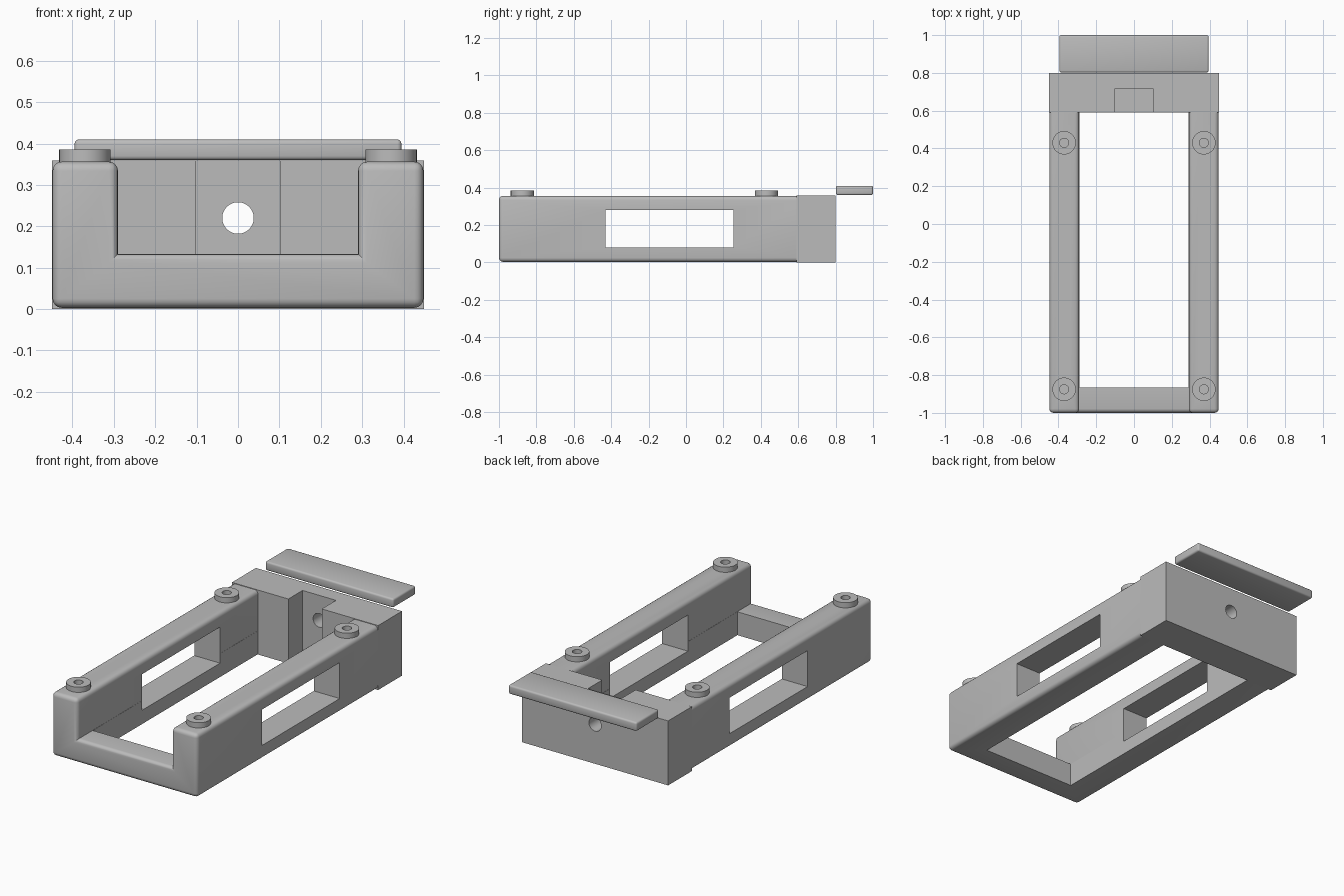
import bpy
import bmesh
import math
from mathutils import Matrix, Vector

cube = bpy.data.objects.get("Cube")
if cube:
    bpy.data.objects.remove(cube, do_unlink=True)

grey = bpy.data.materials.new("plain grey")
grey.use_nodes = True
grey.diffuse_color = (0.5, 0.5, 0.5, 1)
grey.node_tree.nodes["Principled BSDF"].inputs["Base Color"].default_value = (0.5, 0.5, 0.5, 1)


def finish(name, bm):
    """Turn a bmesh into a grey object."""
    bmesh.ops.recalc_face_normals(bm, faces=bm.faces)
    mesh = bpy.data.meshes.new(name)
    bm.to_mesh(mesh)
    bm.free()
    mesh.materials.append(grey)
    obj = bpy.data.objects.new(name, mesh)
    bpy.context.collection.objects.link(obj)
    return obj


def box(name, low, high, bevel=0):
    low, high = Vector(low), Vector(high)
    bm = bmesh.new()
    place = Matrix.Translation((low + high) / 2) @ Matrix.Diagonal((*(high - low), 1))
    bmesh.ops.create_cube(bm, size=1, matrix=place)
    if bevel:
        bmesh.ops.bevel(bm, geom=bm.edges[:], offset=bevel, segments=3,
                        profile=0.5, affect='EDGES')
    return finish(name, bm)


def cylinder(name, centre, radius, depth, turn=0):
    bm = bmesh.new()
    place = Matrix.Translation(centre) @ Matrix.Rotation(turn, 4, 'X')
    bmesh.ops.create_cone(bm, cap_ends=True, segments=48, radius1=radius,
                          radius2=radius, depth=depth, matrix=place)
    return finish(name, bm)


def cut(obj, *cutters):
    """Subtract the cutters from an object and remove them."""
    bpy.context.view_layer.objects.active = obj
    for cutter in cutters:
        mod = obj.modifiers.new("cut", 'BOOLEAN')
        mod.operation = 'DIFFERENCE'
        mod.solver = 'EXACT'
        mod.object = cutter
        bpy.ops.object.modifier_apply(modifier=mod.name)
        bpy.data.objects.remove(cutter, do_unlink=True)


# Side rails and front bar: U profile run along the length
W, IN, TOP, BAR, BASE = 0.448, 0.29, 0.356, 0.133, 0.003
FRONT, REAR = -1.0, 0.62
half = [(IN, BAR), (IN, TOP), (W, TOP), (W, BASE)]
profile = half + [(-x, z) for x, z in reversed(half)]
bm = bmesh.new()
face = bm.faces.new([bm.verts.new((x, FRONT, z)) for x, z in profile])
run = bmesh.ops.extrude_face_region(bm, geom=[face], use_keep_orig=True)
bmesh.ops.translate(bm, vec=(0, REAR - FRONT, 0),
                    verts=[v for v in run["geom"] if isinstance(v, bmesh.types.BMVert)])
bmesh.ops.recalc_face_normals(bm, faces=bm.faces)
# Round the outside edges, leaving the rear and the inner corners sharp
rounded = [e for e in bm.edges if e.is_convex
           and not all(v.co.y > 0 for v in e.verts)]
bmesh.ops.bevel(bm, geom=rounded, offset=0.022, segments=4, profile=0.5, affect='EDGES')
frame = finish("rail_frame", bm)

# Open bay between the rails and the side windows
cut(frame,
    box("bay_cutter", (-IN + 0.001, -0.865, -0.1), (IN - 0.001, 0.7, 0.5)),
    box("window_cutter", (-1, -0.43, 0.08), (1, 0.255, 0.28)))

# Rear block with its recess and through hole
block = box("rear_block", (-0.45, 0.59, 0), (0.45, 0.8, 0.359))
cut(block,
    box("recess_cutter", (-0.103, 0.5, 0.02), (0.103, 0.715, 0.5)),
    cylinder("hole_cutter", (0, 0.75, 0.22), 0.038, 0.3, math.pi / 2))

# Rear plate
plate = box("rear_plate", (-0.395, 0.802, 0.36), (0.395, 1.0, 0.41), 0.01)

# Screw bosses with blind holes running into the rails
parts = [frame, block, plate]
for side, x in (("right", -0.37), ("left", 0.37)):
    for end, y in (("front", -0.875), ("rear", 0.43)):
        boss = cylinder(f"{end}_{side}_boss", (x, y, 0.366), 0.062, 0.038)
        for part in (boss, frame):
            cut(part, cylinder("screw_cutter", (x, y, 0.36), 0.024, 0.16))
        parts.append(boss)

bpy.ops.object.select_all(action='DESELECT')
for part in parts:
    part.select_set(True)
bpy.context.view_layer.objects.active = frame
bpy.ops.object.shade_smooth_by_angle(angle=math.radians(32))
